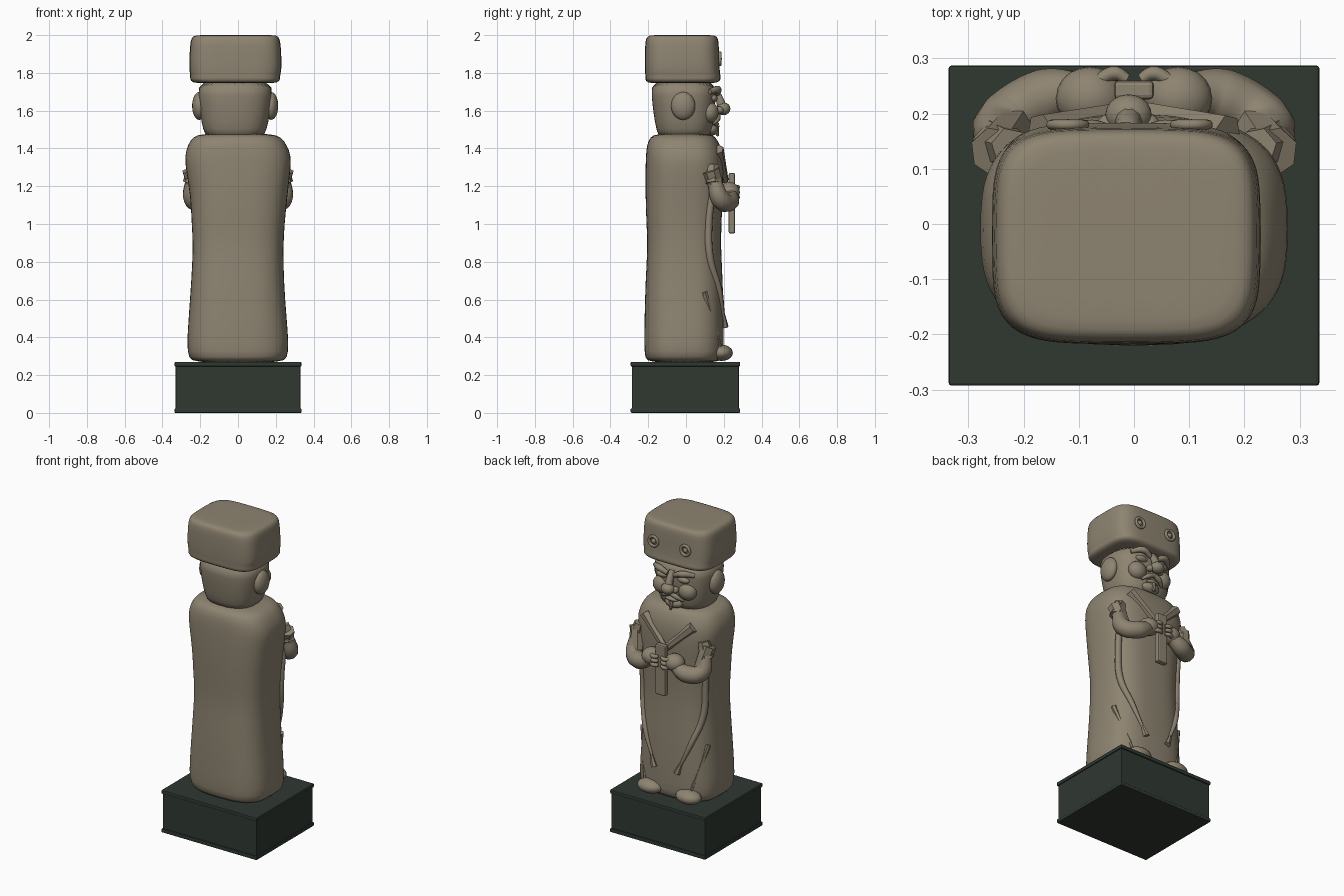
import bpy, bmesh, math
from mathutils import Vector

cube = bpy.data.objects.get("Cube")
if cube:
    bpy.data.objects.remove(cube, do_unlink=True)


def material(name, rgb):
    m = bpy.data.materials.new(name)
    m.use_nodes = True
    m.diffuse_color = (*rgb, 1)
    m.node_tree.nodes["Principled BSDF"].inputs["Base Color"].default_value = (*rgb, 1)
    return m


STONE = material("warm stone", (0.27, 0.23, 0.165))
PLINTH = material("dark green stone", (0.029, 0.04, 0.031))


def add(name, bm, mat, smooth=True):
    mesh = bpy.data.meshes.new(name)
    bmesh.ops.recalc_face_normals(bm, faces=bm.faces)
    for f in bm.faces:
        f.smooth = smooth
    bm.to_mesh(mesh)
    bm.free()
    mesh.materials.append(mat)
    ob = bpy.data.objects.new(name, mesh)
    bpy.context.collection.objects.link(ob)
    return ob


def section(row, n, a):
    # one point of a rounded-square section: row is z, x min, x max, y min, y max
    z, x0, x1, y0, y1 = row
    c, s = math.cos(a), math.sin(a)
    px = math.copysign(abs(c) ** (2 / n), c)
    py = math.copysign(abs(s) ** (2 / n), s)
    return ((x0 + x1) / 2 + (x1 - x0) / 2 * px, (y0 + y1) / 2 + (y1 - y0) / 2 * py, z)


def loft(name, rows, n, segs=36):
    bm = bmesh.new()
    rings = [[bm.verts.new(section(r, n, math.tau * i / segs)) for i in range(segs)] for r in rows]
    for lo, hi in zip(rings, rings[1:]):
        for i in range(segs):
            j = (i + 1) % segs
            bm.faces.new((lo[i], lo[j], hi[j], hi[i]))
    bm.faces.new(rings[0])
    bm.faces.new(rings[-1])
    ob = add(name, bm, STONE)
    sub = ob.modifiers.new("soften", "SUBSURF")
    sub.levels = sub.render_levels = 1
    return ob


def ball(name, loc, size, tilt=0):
    bm = bmesh.new()
    bmesh.ops.create_uvsphere(bm, u_segments=20, v_segments=12, radius=1)
    ob = add(name, bm, STONE)
    ob.location, ob.scale, ob.rotation_euler = loc, size, (0, tilt, 0)
    return ob


def block(name, loc, size, mat, bevel, tilt=0):
    bm = bmesh.new()
    bmesh.ops.create_cube(bm, size=1)
    bmesh.ops.scale(bm, vec=size, verts=bm.verts)
    bmesh.ops.bevel(bm, geom=bm.edges[:], offset=bevel, segments=2, affect="EDGES", profile=0.5)
    ob = add(name, bm, mat, False)
    ob.location, ob.rotation_euler = loc, (0, tilt, 0)
    return ob


def tube(name, points, radii):
    # tapered round strip along a smooth path
    cu = bpy.data.curves.new(name, "CURVE")
    cu.dimensions = "3D"
    cu.bevel_depth, cu.bevel_resolution, cu.use_fill_caps = 1, 3, True
    sp = cu.splines.new("BEZIER")
    sp.bezier_points.add(len(points) - 1)
    sp.resolution_u = 8
    for bp, p, r in zip(sp.bezier_points, points, radii):
        bp.co, bp.radius = p, r
        bp.handle_left_type = bp.handle_right_type = "AUTO"
    cu.materials.append(STONE)
    ob = bpy.data.objects.new(name, cu)
    bpy.context.collection.objects.link(ob)
    return ob


def cone(name, a, b, r1, r2, sides=8):
    a, b = Vector(a), Vector(b)
    bm = bmesh.new()
    bmesh.ops.create_cone(bm, cap_ends=True, segments=sides, radius1=r1, radius2=r2, depth=(b - a).length)
    ob = add(name, bm, STONE, False)
    ob.location = (a + b) / 2
    ob.rotation_euler = (b - a).to_track_quat("Z", "Y").to_euler()
    return ob


# Plinth with thin lips
block("plinth", (0, -0.003, 0.135), (0.66, 0.565, 0.25), PLINTH, 0.003)
for label, z in (("bottom", 0.012), ("top", 0.258)):
    block("plinth_lip_" + label, (0, -0.003, z), (0.672, 0.58, 0.024), PLINTH, 0.005)

# Robe
ROBE_N = 2.9
ROBE = [(0.265, -0.235, 0.235, -0.2, 0.18), (0.29, -0.262, 0.262, -0.218, 0.198),
        (0.36, -0.272, 0.27, -0.222, 0.2), (0.5, -0.262, 0.258, -0.22, 0.2),
        (0.7, -0.248, 0.243, -0.215, 0.195), (0.88, -0.238, 0.24, -0.203, 0.185),
        (1.0, -0.246, 0.247, -0.21, 0.188), (1.15, -0.252, 0.262, -0.215, 0.195),
        (1.28, -0.275, 0.278, -0.215, 0.2), (1.36, -0.284, 0.284, -0.213, 0.198),
        (1.42, -0.266, 0.258, -0.208, 0.18), (1.46, -0.24, 0.23, -0.19, 0.158),
        (1.48, -0.2, 0.18, -0.16, 0.13)]
loft("robe", ROBE, ROBE_N)


def on_robe(x, z, lift=0.0):
    # point on the front of the robe
    lo, hi = next((p, q) for p, q in zip(ROBE, ROBE[1:]) if p[0] <= z <= q[0])
    t = (z - lo[0]) / (hi[0] - lo[0])
    _, x0, x1, y0, y1 = [p + (q - p) * t for p, q in zip(lo, hi)]
    u = min(abs(x - (x0 + x1) / 2) / ((x1 - x0) / 2), 0.98)
    return (x, (y0 + y1) / 2 + (y1 - y0) / 2 * (1 - u ** ROBE_N) ** (1 / ROBE_N) + lift, z)


# Head and hat
loft("head", [(1.44, -0.165, 0.13, -0.14, 0.12), (1.5, -0.185, 0.152, -0.158, 0.142),
              (1.58, -0.202, 0.17, -0.172, 0.152), (1.68, -0.21, 0.18, -0.183, 0.158),
              (1.77, -0.215, 0.185, -0.188, 0.16)], 2.6)
loft("hat", [(1.745, -0.2, 0.17, -0.17, 0.13), (1.748, -0.24, 0.21, -0.205, 0.168),
             (1.765, -0.256, 0.226, -0.217, 0.186), (1.785, -0.252, 0.222, -0.215, 0.183),
             (1.798, -0.256, 0.228, -0.217, 0.18), (1.85, -0.26, 0.232, -0.219, 0.177),
             (1.95, -0.254, 0.227, -0.217, 0.174), (1.985, -0.248, 0.22, -0.212, 0.17),
             (1.999, -0.23, 0.205, -0.195, 0.155), (2.0, -0.19, 0.165, -0.16, 0.12)], 4.2)

# Facial features
HX = -0.01
tube("nose_bridge", [(HX, 0.15, 1.71), (HX, 0.178, 1.66), (HX, 0.19, 1.62)], [0.018, 0.022, 0.026])
ball("nose_tip", (HX, 0.198, 1.61), (0.042, 0.037, 0.034))
ball("lower_lip", (HX, 0.155, 1.53), (0.045, 0.02, 0.014))
ball("chin", (HX, 0.135, 1.5), (0.06, 0.035, 0.032))
cone("goatee", (HX, 0.155, 1.515), (HX, 0.17, 1.465), 0.022, 0.006)
for side, s in (("left", 1), ("right", -1)):
    ball("ear_" + side, (-0.015 + s * 0.19, -0.015, 1.625), (0.038, 0.064, 0.074))
    ball("cheek_" + side, (HX + s * 0.09, 0.125, 1.59), (0.058, 0.048, 0.055))
    ball("nostril_" + side, (HX + s * 0.036, 0.175, 1.603), (0.022, 0.025, 0.02))
    ball("eye_" + side, (HX + s * 0.075, 0.145, 1.665), (0.04, 0.022, 0.02))
    tube("eyebrow_" + side, [(HX + s * 0.025, 0.165, 1.69), (HX + s * 0.08, 0.168, 1.712),
                             (HX + s * 0.14, 0.125, 1.7)], [0.014, 0.02, 0.013])
    tube("moustache_" + side, [(HX, 0.168, 1.572), (HX + s * 0.04, 0.166, 1.555),
                               (HX + s * 0.075, 0.145, 1.53)], [0.016, 0.015, 0.006])

    # Hat rosettes: a ring around a button
    bx = -0.008 + s * 0.112
    ring = [(bx + 0.03 * math.cos(a), 0.18, 1.875 + 0.03 * math.sin(a))
            for a in (math.tau * i / 8 for i in range(8))]
    rosette = tube("hat_ring_" + side, ring, [0.009] * 8)
    rosette.data.splines[0].use_cyclic_u = True
    ball("hat_button_" + side, (bx, 0.178, 1.875), (0.015, 0.012, 0.015))

    # Crossed lapels
    cone("lapel_" + side, on_robe(s * 0.0, 1.23, 0.008), on_robe(s * 0.17, 1.395, 0.0), 0.02, 0.032, 6)

    # Arms: flared cuff, bent sleeve and hand
    cone("shoulder_cuff_" + side, (s * 0.225, 0.14, 1.31), (s * 0.25, 0.145, 1.215), 0.035, 0.045, 6)
    cone("cuff_flare_" + side, (s * 0.25, 0.13, 1.285), (s * 0.22, 0.175, 1.15), 0.048, 0.038, 7)
    tube("sleeve_" + side, [(s * 0.245, 0.15, 1.23), (s * 0.235, 0.185, 1.13),
                            (s * 0.16, 0.23, 1.12), (s * 0.09, 0.235, 1.155)],
         [0.036, 0.052, 0.052, 0.04])
    ball("hand_" + side, (s * 0.08, 0.228, 1.17), (0.062, 0.057, 0.052))
    for k in range(3):
        z = 1.195 - k * 0.027
        tube(f"finger_{side}_{k + 1}", [(s * 0.065, 0.26, z), (s * 0.035, 0.273, z), (s * 0.012, 0.262, z)],
             [0.012, 0.013, 0.01])

    # Hanging sash ends with tassels
    tube("sash_" + side, [on_robe(s * x, z, 0.002) for x, z in
                          ((0.225, 1.17), (0.22, 1.0), (0.21, 0.82), (0.16, 0.65), (0.105, 0.52))],
         [0.019, 0.02, 0.02, 0.016, 0.009])
    cone("tassel_" + side, on_robe(s * 0.108, 0.53, 0.004), on_robe(s * 0.08, 0.455, 0.008), 0.007, 0.02, 6)

    # Hem fold and shoe
    cone("hem_fold_" + side, on_robe(s * 0.235, 0.64, 0.004), on_robe(s * 0.16, 0.34, 0.004), 0.016, 0.008, 6)
    ball("shoe_" + side, (-0.015 + s * 0.135, 0.188, 0.318), (0.082, 0.06, 0.043))

# Upright tablet held in the hands
block("tablet", (0, 0.243, 1.11), (0.072, 0.034, 0.32), STONE, 0.008)
